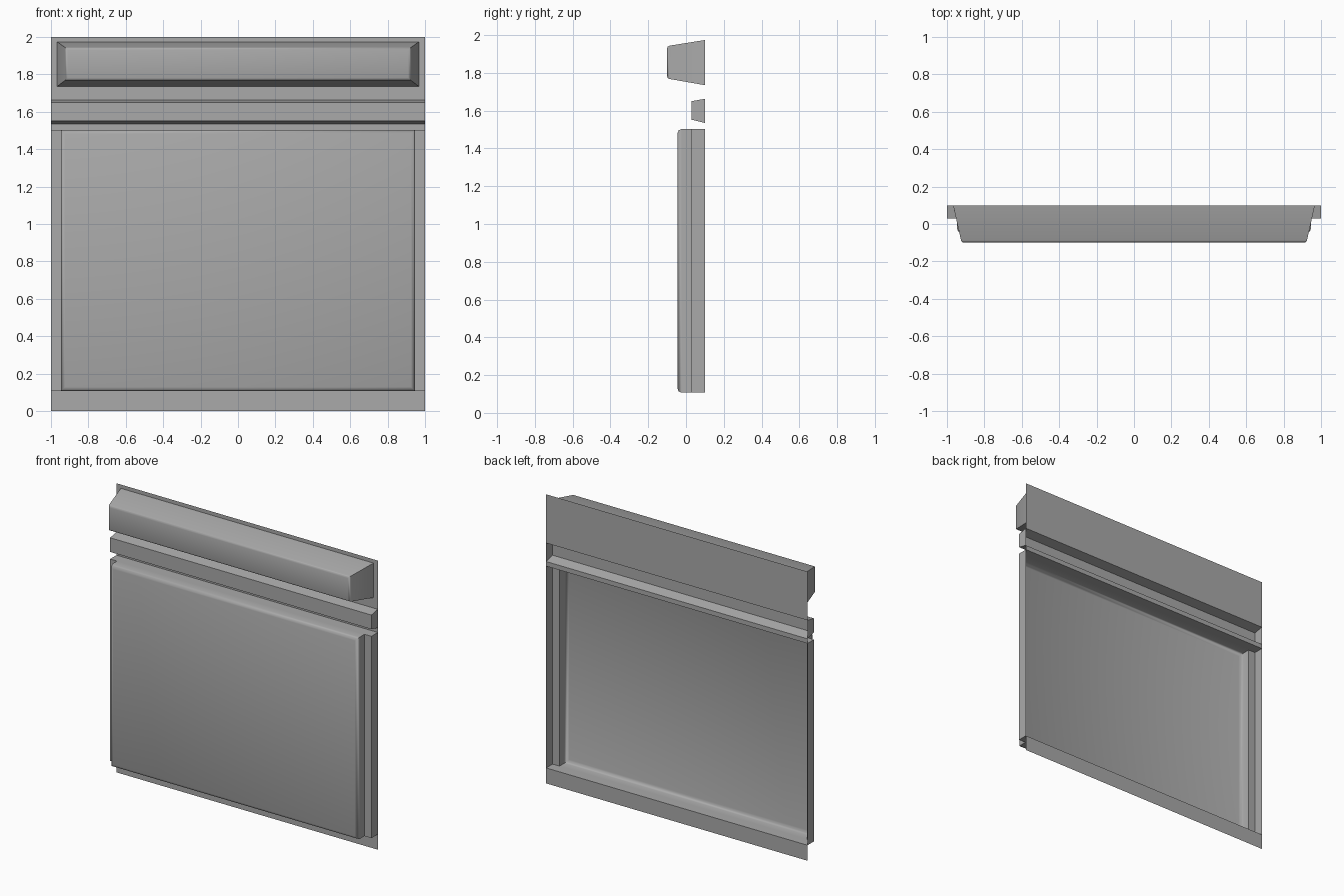
import bpy
import bmesh
import math

cube = bpy.data.objects.get("Cube")
if cube:
    bpy.data.objects.remove(cube, do_unlink=True)

grey = bpy.data.materials.new("plain grey")
grey.use_nodes = True
grey.diffuse_color = (0.4, 0.4, 0.4, 1)
grey.node_tree.nodes["Principled BSDF"].inputs["Base Color"].default_value = (0.4, 0.4, 0.4, 1)

BACK, STEP, FACE, NOSE = 0.1, 0.03, -0.045, -0.1


def finish(name, bm):
    mesh = bpy.data.meshes.new(name)
    bm.to_mesh(mesh)
    bm.free()
    mesh.materials.append(grey)
    obj = bpy.data.objects.new(name, mesh)
    bpy.context.collection.objects.link(obj)
    bpy.ops.object.select_all(action="DESELECT")
    obj.select_set(True)
    bpy.context.view_layer.objects.active = obj
    bpy.ops.object.shade_smooth_by_angle(angle=math.radians(50))
    return obj


def open_shell(name, low, high, bevel_y=None, bevel=0.0, segments=1):
    """Join two matching rings into a shell, cap it and leave the wall side open."""
    bm = bmesh.new()
    rings = [[bm.verts.new(p) for p in ring] for ring in (low, high)]
    n = len(low)
    for i in range(n):
        j = (i + 1) % n
        bm.faces.new((rings[0][i], rings[0][j], rings[1][j], rings[1][i]))
    bm.faces.new(rings[0])
    bm.faces.new(rings[1])
    bmesh.ops.recalc_face_normals(bm, faces=bm.faces[:])
    rear = [f for f in bm.faces if all(abs(v.co.y - BACK) < 1e-4 for v in f.verts)]
    bmesh.ops.delete(bm, geom=rear, context="FACES_ONLY")
    if bevel:
        edges = [e for e in bm.edges if all(abs(v.co.y - bevel_y) < 1e-4 for v in e.verts)]
        bmesh.ops.bevel(bm, geom=edges, offset=bevel, segments=segments,
                        profile=0.5, affect="EDGES")
    return finish(name, bm)


def flat_strip(name, z0, z1):
    bm = bmesh.new()
    bm.faces.new([bm.verts.new(p) for p in
                  ((-1, BACK, z0), (1, BACK, z0), (1, BACK, z1), (-1, BACK, z1))])
    return finish(name, bm)


# Flat wall strips
flat_strip("base_strip", 0, 0.107)
flat_strip("middle_strip", 1.503, 1.535)
flat_strip("upper_wall", 1.663, 2)

# Large hollow panel, stepped at both sides
half = [(1, BACK), (1, STEP), (0.947, STEP), (0.947, FACE)]
outline = half + [(-x, y) for x, y in reversed(half)]
open_shell("main_panel", [(x, y, 0.107) for x, y in outline],
           [(x, y, 1.503) for x, y in outline], FACE, 0.022, 2)

# Hollow ledge across the full width
ledge = [(BACK, 1.535), (STEP, 1.552), (STEP, 1.65), (BACK, 1.663)]
open_shell("ledge", [(-1, y, z) for y, z in ledge], [(1, y, z) for y, z in ledge])


# Tapered cornice block on the upper wall
def rectangle(w, y, z0, z1):
    return [(-w, y, z0), (w, y, z0), (w, y, z1), (-w, y, z1)]


open_shell("cornice_block", rectangle(0.967, BACK, 1.735, 1.974),
           rectangle(0.922, NOSE, 1.77, 1.942), NOSE, 0.012, 2)
